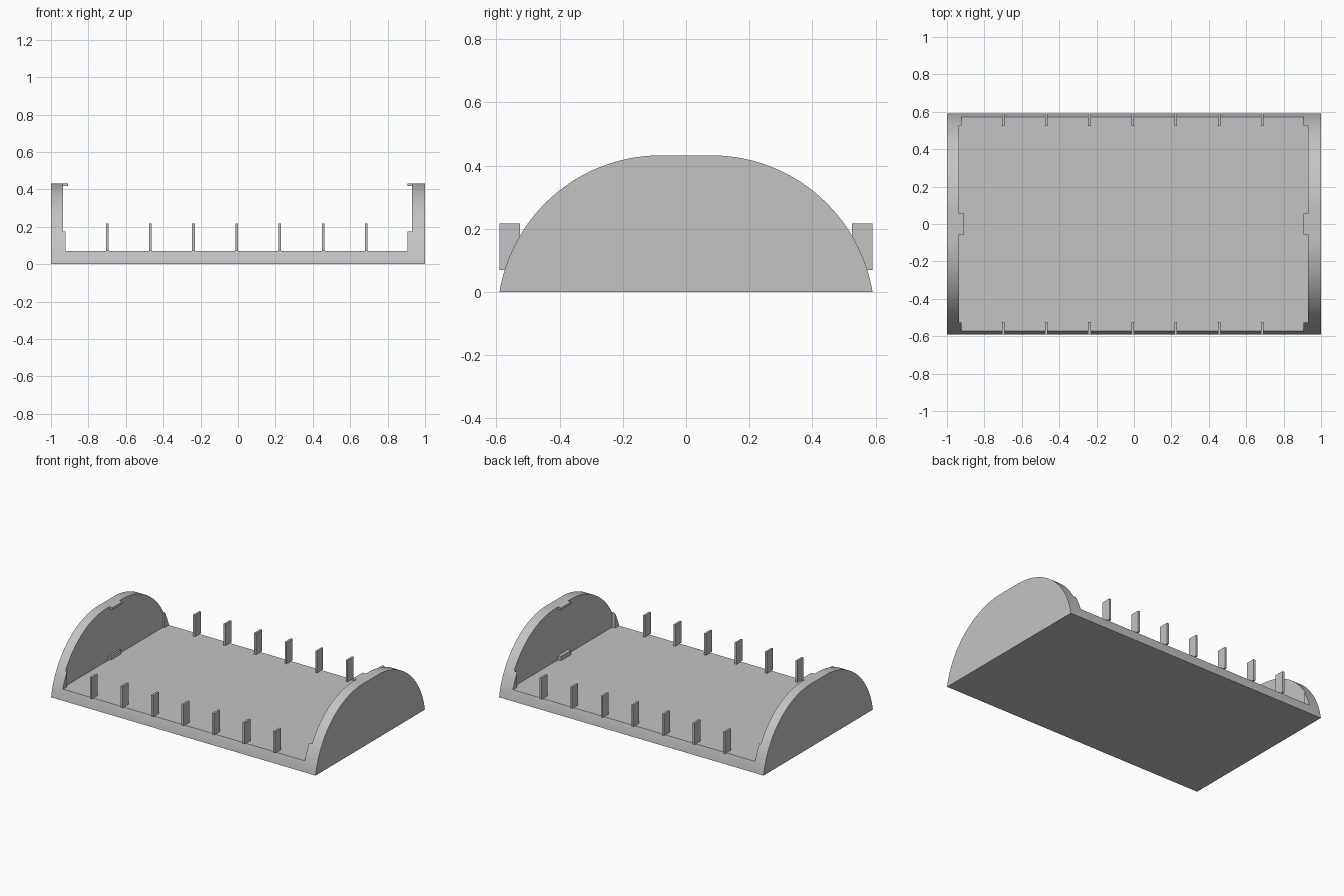
import bpy
import bmesh
import math

cube = bpy.data.objects.get("Cube")
if cube:
    bpy.data.objects.remove(cube, do_unlink=True)

LENGTH, FLOOR, TOP = 1.0, 0.07, 0.432
WALL_LEFT, WALL_RIGHT = 0.93, -0.935        # inner faces of the end walls
ARC_Y, ARC_Z, RADIUS = 0.08, -0.085, 0.517  # centre of the rounded side

grey = bpy.data.materials.new("plain grey")
grey.use_nodes = True
grey.diffuse_color = (0.55, 0.55, 0.55, 1)
grey.node_tree.nodes["Principled BSDF"].inputs["Base Color"].default_value = (0.55, 0.55, 0.55, 1)


def arc(z_low, y_inner, steps):
    """Points on the rounded side from height z_low up to the given y."""
    a0 = math.asin((z_low - ARC_Z) / RADIUS)
    a1 = math.acos((y_inner - ARC_Y) / RADIUS)
    angles = [a0 + (a1 - a0) * i / steps for i in range(steps + 1)]
    return [(ARC_Y + RADIUS * math.cos(a), ARC_Z + RADIUS * math.sin(a)) for a in angles]


def prism(name, outline, x0, x1):
    """Extrude a y-z outline along x."""
    bm = bmesh.new()
    face = bm.faces.new([bm.verts.new((x0, y, z)) for y, z in outline])
    grown = bmesh.ops.extrude_face_region(bm, geom=[face])["geom"]
    moved = [v for v in grown if isinstance(v, bmesh.types.BMVert)]
    bmesh.ops.translate(bm, verts=moved, vec=(x1 - x0, 0, 0))
    bmesh.ops.recalc_face_normals(bm, faces=bm.faces)
    mesh = bpy.data.meshes.new(name)
    bm.to_mesh(mesh)
    bm.free()
    mesh.materials.append(grey)
    obj = bpy.data.objects.new(name, mesh)
    bpy.context.collection.objects.link(obj)
    return obj


def block(name, x0, x1, y0, y1, z0, z1):
    return prism(name, [(y0, z0), (y1, z0), (y1, z1), (y0, z1)], x0, x1)


# Tray body: rounded bar with the middle cut away down to the floor
side = arc(0, ARC_Y, 40)
body = prism("tray_body", side + [(-y, z) for y, z in reversed(side)], -LENGTH, LENGTH)
cutter = block("tray_cutter", WALL_RIGHT, WALL_LEFT, -1, 1, FLOOR, 1)
cutter.hide_render = True
cutter.hide_viewport = True
cut = body.modifiers.new("hollow", "BOOLEAN")
cut.operation = "DIFFERENCE"
cut.solver = "EXACT"
cut.object = cutter
bpy.context.view_layer.update()
hollow = bpy.data.meshes.new_from_object(body.evaluated_get(bpy.context.evaluated_depsgraph_get()))
body.modifiers.clear()
body.data = hollow
bpy.data.objects.remove(cutter, do_unlink=True)
bpy.context.view_layer.objects.active = body
body.select_set(True)
bpy.ops.object.shade_smooth_by_angle(angle=math.radians(25))

# Upright tabs along both long edges
for label, y0, y1 in (("front", -0.59, -0.525), ("back", 0.525, 0.59)):
    for i in range(7):
        x = -0.007 + (i - 3) * 0.231
        block(f"{label}_tab_{i + 1}", x - 0.007, x + 0.007, y0, y1, FLOOR, 0.217)

# Corner ribs, top clips and floor stops on both end walls
for label, wall, rib, clip in (("left", WALL_LEFT, 0.907, 0.905),
                               ("right", WALL_RIGHT, -0.923, -0.91)):
    for end, s in (("front", -1), ("back", 1)):
        outline = [(0.527, FLOOR)] + arc(FLOOR, 0.527, 6)
        prism(f"{label}_{end}_corner_rib", [(s * y, z) for y, z in outline], wall, rib)
    block(f"{label}_top_clip", wall, clip, -0.055, 0.055, 0.418, TOP)
    block(f"{label}_floor_stop", wall, rib, -0.055, 0.055, FLOOR, 0.1)
